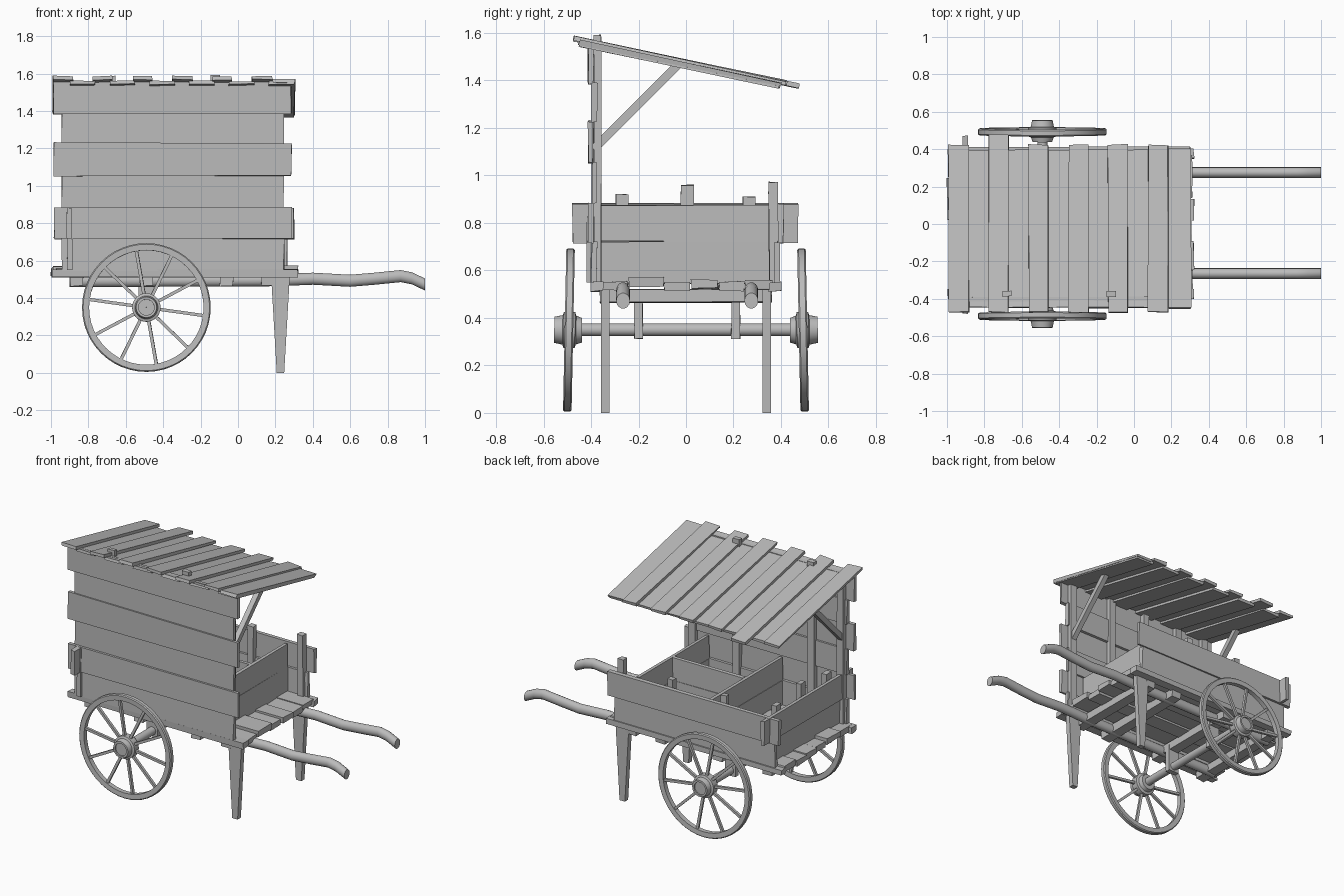
import bpy, bmesh, math, random
from mathutils import Vector, Matrix

random.seed(4)
old = bpy.data.objects.get("Cube")
if old:
    bpy.data.objects.remove(old, do_unlink=True)

wood = bpy.data.materials.new("grey_wood")
wood.use_nodes = True
GREY = (0.5, 0.5, 0.5, 1)
wood.diffuse_color = GREY
wood.node_tree.nodes["Principled BSDF"].inputs["Base Color"].default_value = GREY


def finish(name, bm, smooth=False):
    bmesh.ops.recalc_face_normals(bm, faces=bm.faces)
    mesh = bpy.data.meshes.new(name)
    bm.to_mesh(mesh)
    bm.free()
    mesh.materials.append(wood)
    ob = bpy.data.objects.new(name, mesh)
    bpy.context.collection.objects.link(ob)
    if smooth:
        bpy.ops.object.select_all(action='DESELECT')
        ob.select_set(True)
        bpy.context.view_layer.objects.active = ob
        bpy.ops.object.shade_smooth_by_angle(angle=math.radians(35))
    return ob


def box(name, x, y, z, rough=0.004, matrix=None):
    """Rough-sawn board between the given (low, high) ranges."""
    bm = bmesh.new()
    bmesh.ops.create_cube(bm, size=1)
    for v in bm.verts:
        v.co = Vector([r[0] if c < 0 else r[1] for c, r in zip(v.co, (x, y, z))])
        v.co += Vector([random.uniform(-rough, rough) for _ in range(3)])
    if matrix:
        bm.transform(matrix)
    return finish(name, bm)


def beam(name, a, b, w, h):
    """Square bar from point a to point b."""
    a, b = Vector(a), Vector(b)
    m = Matrix.Translation((a + b) / 2) @ (b - a).to_track_quat('Z', 'X').to_matrix().to_4x4()
    half = (b - a).length / 2
    return box(name, (-w / 2, w / 2), (-h / 2, h / 2), (-half, half), 0, m)


def lathe(bm, profile, matrix, steps=32):
    """Spin a closed (radius, height) profile about local z."""
    rings = [[bm.verts.new(matrix @ Vector((r * math.cos(t), r * math.sin(t), h)))
              for r, h in profile]
             for t in (math.tau * i / steps for i in range(steps))]
    n = len(profile)
    for i in range(steps):
        p, q = rings[i], rings[(i + 1) % steps]
        for j in range(n):
            k = (j + 1) % n
            bm.faces.new((p[j], p[k], q[k], q[j]))


# Tall front wall: wide overlapping boards alternate with narrow ones
rows = [0.545, 0.72, 0.882, 1.058, 1.225, 1.39, 1.55]
for i in range(6):
    wide = i % 2
    box(f"front_wall_board_{i}", (-0.985, 0.285) if wide else (-0.94, 0.245),
        (-0.413, -0.39) if wide else (-0.398, -0.375),
        (rows[i] - 0.004 * wide, rows[i + 1] + 0.004 * wide), 0.004)

# Low back wall and left end wall
for i in range(2):
    z = (rows[i] - 0.004 * i, rows[i + 1])
    box(f"back_wall_board_{i}", (-0.98, 0.3) if i else (-0.94, 0.26),
        (0.385, 0.41) if i else (0.368, 0.392), z)
    box(f"end_wall_board_{i}", (-0.915, -0.89) if i else (-0.9, -0.875),
        (-0.478, 0.472) if i else (-0.388, 0.38), z)

# Front corner batten
box("corner_batten", (-0.912, -0.885), (-0.42, -0.385), (0.55, 0.875))

# Inner partitions
for i in range(2):
    z = (rows[i] + 0.002, rows[i + 1] - 0.008 * i)
    box("partition_right", (0.09, 0.115), (-0.378, 0.37), z, 0.002)
    box("partition_middle", (-0.46, -0.435), (-0.378, 0.37), z, 0.002)
    box("partition_long", (-0.435, 0.09), (-0.012, 0.012), z, 0.002)

# Posts inside the walls
for y, top in ((-0.27, 0.92), (0.005, 0.96), (0.265, 0.91)):
    box("end_post", (-0.88, -0.845), (y - 0.027, y + 0.027), (0.55, top), 0.002)
for x, top in ((-0.55, 0.93), (-0.15, 0.93), (0.22, 0.97)):
    box("back_post", (x - 0.02, x + 0.02), (0.35, 0.385), (0.52, top))
for x, top in ((-0.9, 1.53), (-0.68, 1.588), (-0.12, 1.592), (0.21, 1.53)):
    box("front_post", (x - 0.025, x + 0.025), (-0.388, -0.358), (0.55, top), 0.003)

# Floor boards run lengthwise with uneven ends and heights
edges = [-0.38, -0.24, -0.09, 0.02, 0.14, 0.25, 0.37]
lifts = [0, 0.018, 0, 0.01, 0, 0.008]
for i, lift in enumerate(lifts):
    box(f"floor_board_{i}", (-0.96 - random.uniform(0, 0.04), 0.30 + random.uniform(0, 0.03)),
        (edges[i], edges[i + 1] - 0.004), (0.515 + lift, 0.553 + lift))
for s in (-1, 1):
    box("floor_edge_board", (-0.995, 0.32), sorted((s * 0.35, s * 0.40)), (0.513, 0.55))

# Cross beams under the floor
for x in (-0.86, -0.49, -0.06, 0.16):
    box("cross_beam", (x - 0.035, x + 0.035), (-0.36, 0.36), (0.465, 0.518))

# Wavy handle poles
path = [(-0.9, 0.49), (0.2, 0.495), (0.4, 0.503), (0.6, 0.492),
        (0.73, 0.503), (0.87, 0.517), (0.93, 0.505), (1.0, 0.472)]
for y in (-0.265, 0.275):
    bm = bmesh.new()
    prev = None
    for x, z in path:
        ring = []
        for k in range(14):
            t = math.tau * k / 14
            ring.append(bm.verts.new((x, y + 0.029 * math.cos(t), z + 0.033 * math.sin(t))))
        if prev:
            for k in range(14):
                bm.faces.new((prev[k], prev[k - 1], ring[k - 1], ring[k]))
        else:
            bm.faces.new(ring)
        prev = ring
    bm.faces.new(prev)
    finish("handle_pole", bm, True)

# Tapered front legs
for s in (-1, 1):
    bm = bmesh.new()
    bmesh.ops.create_cube(bm, size=1)
    for v in bm.verts:
        up = v.co.z > 0
        v.co = Vector((0.227 + v.co.x * (0.1 if up else 0.04),
                       s * 0.34 + v.co.y * 0.035, 0.52 if up else 0))
    finish("leg", bm)

# Axle and hangers
bm = bmesh.new()
bmesh.ops.create_cone(bm, cap_ends=True, segments=20, radius1=0.027, radius2=0.027, depth=1.0,
                      matrix=Matrix.Translation((-0.49, 0, 0.35)) @ Matrix.Rotation(math.pi / 2, 4, 'X'))
finish("axle", bm, True)
for y in (-0.2, 0.21):
    box("axle_hanger", (-0.53, -0.45), (y - 0.018, y + 0.018), (0.312, 0.5), 0.002)

# Spoked wheels with a slight lean
for s in (-1, 1):
    turn = Matrix.Rotation(-s * (math.pi / 2 - 0.02), 4, 'X')
    m = Matrix.Translation((-0.49, s * 0.493, 0.349)) @ turn
    bm = bmesh.new()
    lathe(bm, [(0.306, -0.016), (0.338, -0.018), (0.344, -0.012),
               (0.344, 0.012), (0.338, 0.018), (0.306, 0.016)], m, 48)
    finish("wheel_rim", bm, True)
    bm = bmesh.new()
    lathe(bm, [(0.001, -0.055), (0.052, -0.055), (0.06, -0.03), (0.076, -0.025), (0.076, 0.022),
               (0.062, 0.027), (0.055, 0.062), (0.042, 0.062), (0.042, 0.052), (0.001, 0.052)], m)
    finish("wheel_hub", bm, True)
    for i in range(10):
        a = math.radians(100) + math.tau * i / 10
        d = Vector((math.cos(a), s * -math.sin(a), 0))
        beam("wheel_spoke", m @ (d * 0.06), m @ (d * 0.31), 0.017, 0.017)

# Sloped roof: raised boards lap over the gaps between lower boards
SLOPE = Matrix.Translation((0, 0, 1.468)) @ Matrix.Rotation(-math.atan(0.21), 4, 'X')
for i in range(6):
    x = -0.99 + i * 0.213
    end = 0.485 if i == 1 else 0.43
    box(f"roof_board_upper_{i}", (x, x + 0.106), (-0.485, end), (0.0, 0.018), 0.004, SLOPE)
    box(f"roof_board_lower_{i}", (x + 0.09, x + 0.225), (-0.455, 0.405), (-0.018, 0.0), 0.003, SLOPE)
box("roof_board_end", (0.185, 0.305), (-0.46, 0.41), (-0.012, 0.008), 0.004, SLOPE)

# Roof braces
for x in (-0.9, 0.21):
    beam("roof_brace", (x, -0.39, 1.11), (x, -0.035, 1.465), 0.035, 0.035)
